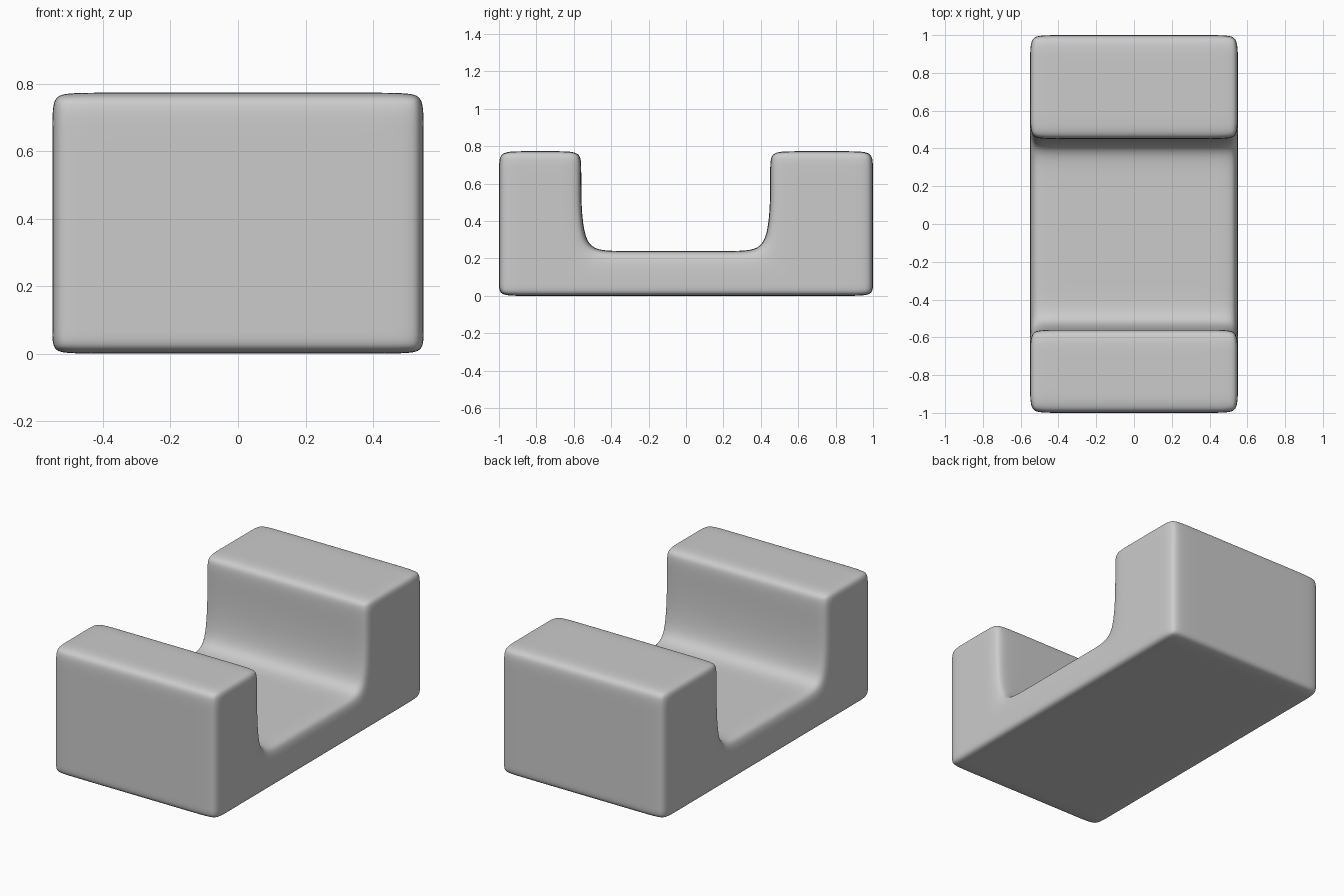
import bpy, bmesh

if "Cube" in bpy.data.objects:
    bpy.data.objects.remove(bpy.data.objects["Cube"])

# Cage lines: outer limits plus holding loops that set the edge rounding
xs = [-0.55, -0.46, 0.46, 0.55]
ys = [-1.0, -0.87, -0.69, -0.56, -0.40, 0.29, 0.45, 0.58, 0.87, 1.0]
zs = [0.0, 0.06, 0.24, 0.69, 0.773]
size = (len(xs) - 1, len(ys) - 1, len(zs) - 1)


def solid(c):
    if any(c[a] < 0 or c[a] >= size[a] for a in range(3)):
        return False
    in_channel = ys[c[1]] >= -0.56 and ys[c[1] + 1] <= 0.45 and zs[c[2]] >= 0.24
    return not in_channel


bm = bmesh.new()
verts = {}


def vert(k):
    if k not in verts:
        verts[k] = bm.verts.new((xs[k[0]], ys[k[1]], zs[k[2]]))
    return verts[k]


# U-shaped cradle: skin every cell side that faces empty space
for i in range(size[0]):
    for j in range(size[1]):
        for k in range(size[2]):
            cell = (i, j, k)
            if not solid(cell):
                continue
            for a in range(3):
                for side in (0, 1):
                    near = list(cell)
                    near[a] += 1 if side else -1
                    if solid(near):
                        continue
                    loop = []
                    for u, v in ((0, 0), (1, 0), (1, 1), (0, 1)):
                        p = list(cell)
                        p[a] += side
                        p[(a + 1) % 3] += u
                        p[(a + 2) % 3] += v
                        loop.append(vert(tuple(p)))
                    bm.faces.new(loop if side else loop[::-1])

for f in bm.faces:
    f.smooth = True
mesh = bpy.data.meshes.new("cradle_block")
bm.to_mesh(mesh)
bm.free()
cradle = bpy.data.objects.new("cradle_block", mesh)
bpy.context.collection.objects.link(cradle)

# Smooth rounded edges and channel fillets
sub = cradle.modifiers.new("rounding", 'SUBSURF')
sub.levels = 4
sub.render_levels = 4
